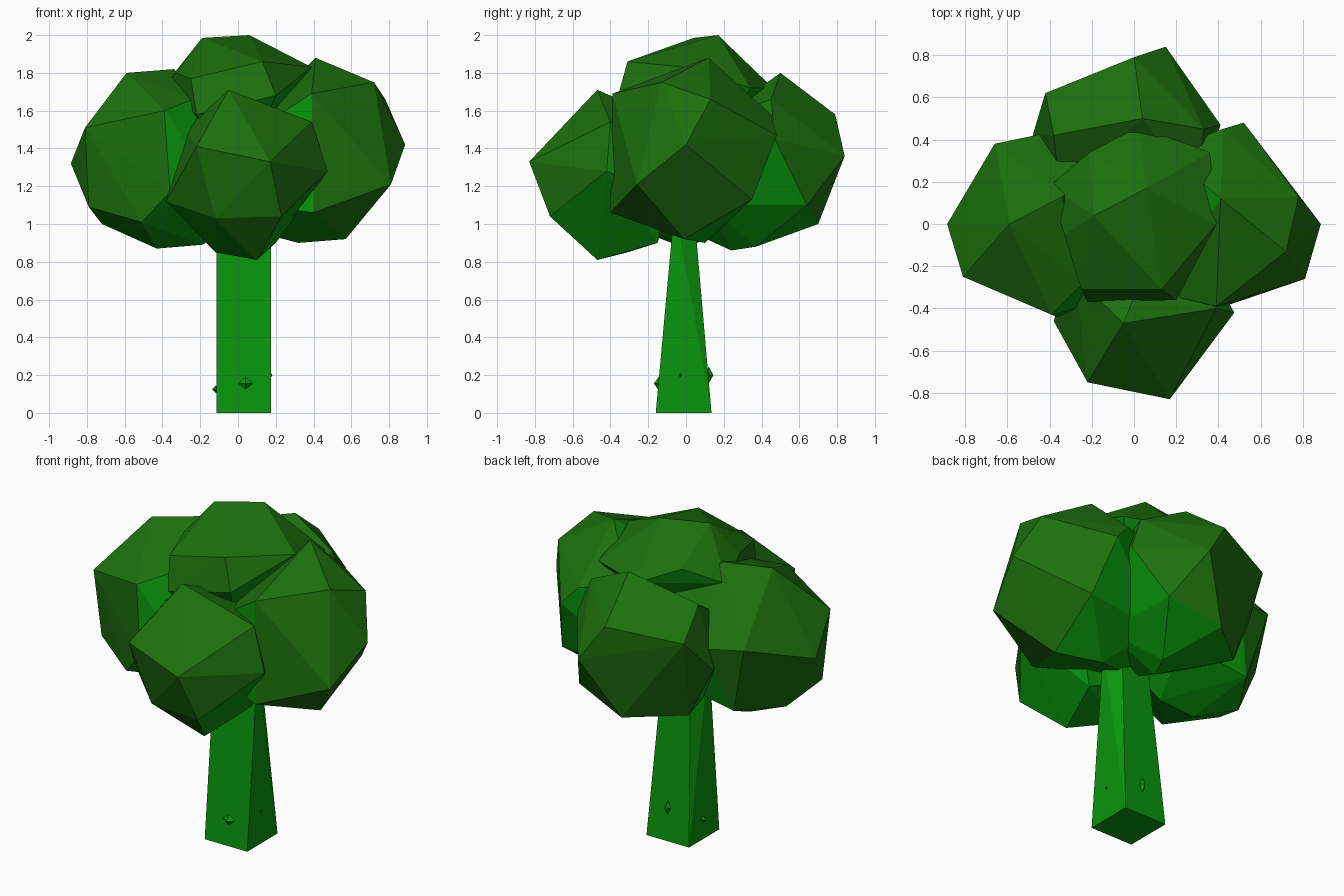
import bpy, bmesh
from mathutils import Vector


def material(name, color):
    m = bpy.data.materials.new(name)
    m.diffuse_color = color
    return m


LEAF = material("leaf_green", (0.012, 0.16, 0.004, 1))
BRIGHT = material("bright_green", (0.003, 0.30, 0.004, 1))


def hull(name, points, mats, outward=None):
    """Faceted convex lump; faces turned away from `outward` get the second material."""
    bm = bmesh.new()
    for p in points:
        bm.verts.new(p)
    res = bmesh.ops.convex_hull(bm, input=bm.verts[:])
    junk = {g for g in res["geom_interior"] + res["geom_unused"]
            if isinstance(g, bmesh.types.BMVert)}
    bmesh.ops.delete(bm, geom=list(junk), context='VERTS')
    bmesh.ops.recalc_face_normals(bm, faces=bm.faces[:])
    if outward:
        d = Vector(outward).normalized()
        for f in bm.faces:
            f.material_index = 0 if f.normal.dot(d) > -0.15 else 1
    me = bpy.data.meshes.new(name)
    bm.to_mesh(me)
    bm.free()
    ob = bpy.data.objects.new(name, me)
    bpy.context.collection.objects.link(ob)
    for m in mats:
        me.materials.append(m)
    return ob


# Trunk: square foot rising to a narrower top
hull("trunk", [(-.115, -.16, 0), (.175, -.16, 0), (.175, .135, 0), (-.115, .135, 0),
               (-.115, -.06, 1.1), (.175, -.06, 1.1), (.12, .04, 1.1), (-.06, .04, 1.1)],
     [BRIGHT])

# Small knots, one on each side of the trunk
for side, (x, y, z), (sx, sy, sz) in (
        ("front", (.04, -.145, .155), (.04, .025, .035)),
        ("back", (.04, .12, .2), (.02, .025, .045)),
        ("left", (-.117, 0, .125), (.02, .02, .02)),
        ("right", (.172, -.03, .2), (.01, .012, .015))):
    hull("knot_" + side, [(x - sx, y, z), (x + sx, y, z), (x, y - sy, z),
                          (x, y + sy, z), (x, y, z - sz), (x, y, z + sz)], [BRIGHT])

# Leaf clumps: outer corners first, then the corners buried in the crown
LEAVES = [LEAF, BRIGHT]

hull("front_clump", [
    (.17, -.83, 1.33), (-.22, -.75, 1.41), (-.05, -.47, 1.71), (.39, -.40, 1.54),
    (.475, -.42, 1.28), (.23, -.72, 1.04), (-.12, -.67, 1.03), (.10, -.47, .81),
    (-.12, -.31, .85), (-.38, -.46, 1.12),
    (.2, -.15, .9), (.1, -.1, 1.55), (-.28, -.1, 1.1), (.3, -.1, 1.15), (-.28, -.25, 1.5)],
    LEAVES, (0, -1, .8))

hull("right_clump", [
    (.885, 0, 1.42), (.81, -.26, 1.21), (.72, -.13, 1.75), (.41, .12, 1.88),
    (.52, .48, 1.47), (.78, .13, 1.66), (.60, .35, 1.13), (.57, -.01, .92),
    (.40, -.40, 1.06), (.39, -.39, 1.69), (.32, .1, .90), (.42, .45, 1.58),
    (0, .05, 1.4), (.1, .3, 1.1), (.1, -.3, 1.1), (.15, .35, 1.62), (.13, -.33, 1.52),
    (.05, 0, .97)],
    LEAVES, (1, 0, .8))

hull("back_clump", [
    (.15, .84, 1.36), (0, .79, 1.58), (-.42, .62, 1.52), (.04, .50, 1.80),
    (.41, .47, 1.45), (-.05, .70, 1.0), (.28, .64, 1.1), (-.34, .46, 1.0),
    (-.48, .42, 1.3), (.1, .37, .88), (.05, .24, .86), (.33, .45, 1.66),
    (-.38, .42, 1.68),
    (-.3, .1, 1.08), (.3, .12, 1.1), (.3, .15, 1.55), (-.35, .15, 1.5), (0, 0, .97)],
    LEAVES, (0, 1, .8))

hull("left_clump", [
    (-.885, 0, 1.32), (-.59, 0, 1.80), (-.81, -.25, 1.51), (-.39, -.43, 1.60),
    (-.66, .38, 1.45), (-.42, .43, 1.42), (-.34, .13, 1.82), (-.51, -.36, 1.01),
    (-.79, -.2, 1.09), (-.72, .05, 1.0), (-.43, 0, .87), (-.19, 0, .89),
    (-.36, -.44, 1.17), (-.55, .32, 1.03), (-.24, -.28, 1.66),
    (0, .05, 1.4), (-.1, .3, 1.1), (-.12, -.36, 1.2), (-.1, .3, 1.62), (-.05, 0, .97)],
    LEAVES, (-1, 0, .8))

hull("top_clump", [
    (.06, .17, 2.0), (-.19, .04, 1.985), (.13, -.31, 1.86), (-.25, -.31, 1.77),
    (.39, 0, 1.83), (.36, .34, 1.72), (.02, .46, 1.72), (-.21, .34, 1.82),
    (-.40, .18, 1.72), (-.33, -.05, 1.80), (.2, -.36, 1.68), (-.22, -.37, 1.58),
    (0, 0, 1.2)],
    LEAVES, (0, 0, 1))
